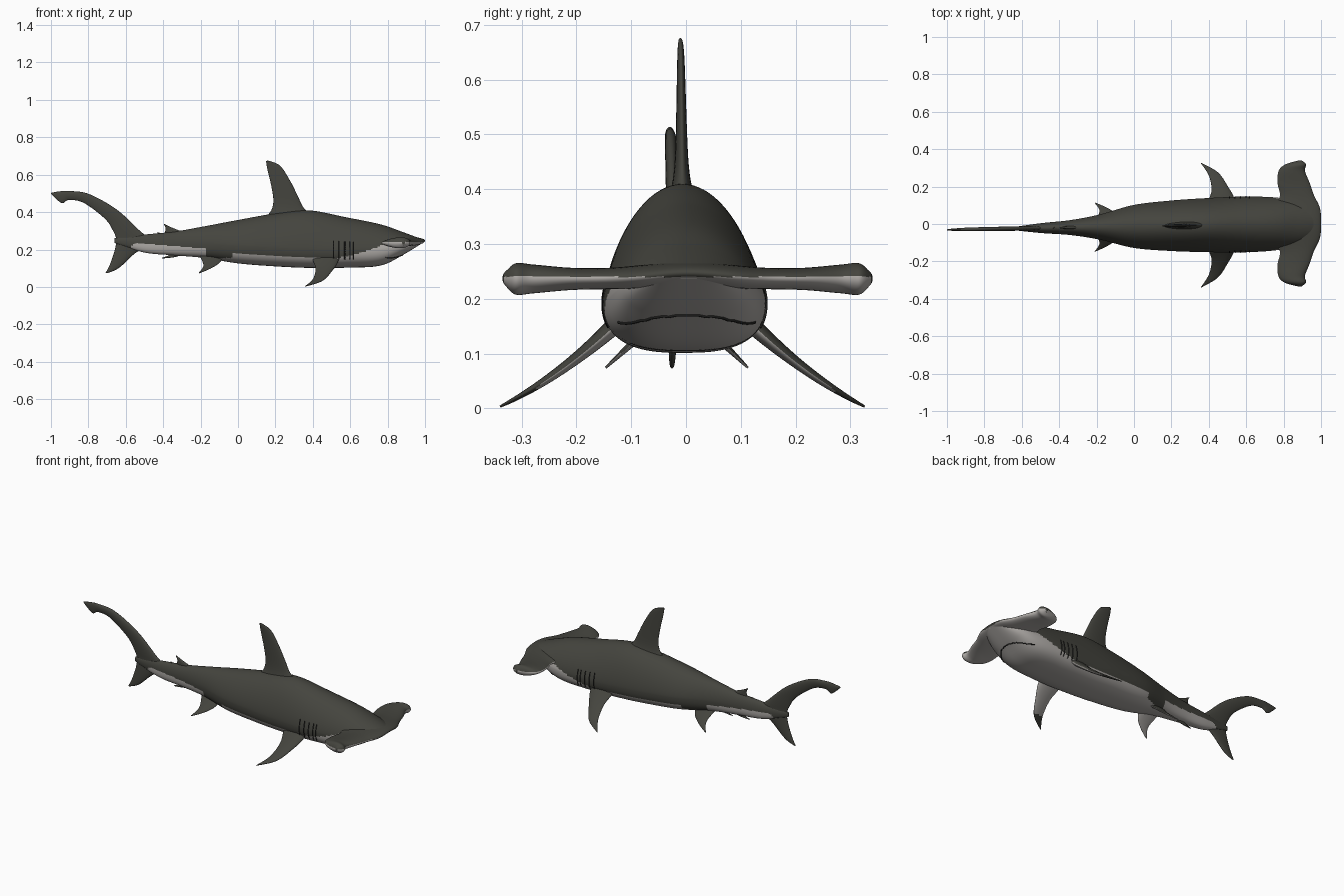
import bpy, bmesh, math
from mathutils import Vector

if "Cube" in bpy.data.objects:
    bpy.data.objects.remove(bpy.data.objects["Cube"])


def material(name, rgb):
    m = bpy.data.materials.new(name)
    m.diffuse_color = (*rgb, 1)
    m.use_nodes = True
    m.node_tree.nodes["Principled BSDF"].inputs["Base Color"].default_value = m.diffuse_color
    return m


DARK = material("dark olive grey", (0.058, 0.058, 0.048))
LIGHT = material("pale belly grey", (0.42, 0.40, 0.38))
BLACK = material("slit black", (0.015, 0.015, 0.014))


def spline(rows, n):
    """Catmull-Rom through tuples, n steps per span."""
    out = []
    for i in range(len(rows) - 1):
        p0, p1 = rows[max(i - 1, 0)], rows[i]
        p2, p3 = rows[i + 1], rows[min(i + 2, len(rows) - 1)]
        for k in range(n):
            t = k / n
            out.append(tuple(0.5 * (2 * b + (c - a) * t + (2 * a - 5 * b + 4 * c - d) * t * t
                                    + (3 * b - a - 3 * c + d) * t ** 3)
                             for a, b, c, d in zip(p0, p1, p2, p3)))
    out.append(tuple(rows[-1]))
    return out


def sway(x):
    # slight sideways bend of the whole animal
    return -0.013 + 0.018 * x


def loft(name, rings, is_light):
    bm = bmesh.new()
    loops = [[bm.verts.new((p[0], p[1] + sway(p[0]), p[2])) for p in r] for r in rings]
    for a, b in zip(loops, loops[1:]):
        for j in range(len(a)):
            k = (j + 1) % len(a)
            bm.faces.new((a[j], a[k], b[k], b[j]))
    bm.faces.new(loops[0])
    bm.faces.new(loops[-1])
    bmesh.ops.recalc_face_normals(bm, faces=bm.faces)
    bm.normal_update()
    for f in bm.faces:
        f.smooth = True
        f.material_index = int(is_light(f.calc_center_median(), f.normal))
    me = bpy.data.meshes.new(name)
    bm.to_mesh(me)
    bm.free()
    me.materials.append(DARK)
    me.materials.append(LIGHT)
    bpy.context.collection.objects.link(bpy.data.objects.new(name, me))


def blade(name, sections, direction, is_light=lambda c, n: False, seg=32):
    """Loft from sections of (leading point, trailing point, half thickness)."""
    d = Vector(direction).normalized()
    rings = []
    for lead, trail, th in sections:
        ring = []
        for j in range(seg):
            t = 2 * math.pi * j / seg
            u = (1 - math.cos(t)) / 2
            ring.append(Vector(lead).lerp(Vector(trail), u) + d * th * math.sin(t) * (1.15 - 0.4 * u))
        rings.append(ring)
    loft(name, rings, is_light)


# ---- body: x, top, bottom, half width
BODY = spline([(-0.66, 0.262, 0.235, 0.006), (-0.50, 0.280, 0.184, 0.026),
               (-0.34, 0.296, 0.169, 0.040), (-0.18, 0.324, 0.155, 0.068),
               (0.0, 0.358, 0.126, 0.115), (0.20, 0.393, 0.110, 0.135),
               (0.38, 0.409, 0.102, 0.144), (0.58, 0.372, 0.103, 0.149),
               (0.76, 0.335, 0.114, 0.141), (0.88, 0.294, 0.170, 0.116),
               (0.99, 0.253, 0.237, 0.055)], 20)


def section(row, t):
    """Pointed back, square belly."""
    x, top, bot, w = row
    mid = bot + (top - bot) * (0.45 - 0.13 * math.exp(-((x - 0.4) / 0.4) ** 2))
    c, s = math.cos(t), math.sin(t)
    if s >= 0:
        p = 1 + 0.35 * min(1, max(0, 2 * x + 1))
        return (x, w * c, mid + (top - mid) * s ** p)
    return (x, math.copysign(w * abs(c) ** 0.72, c), mid - (mid - bot) * abs(s) ** 0.8)


def skin(x, t):
    p = section(min(BODY, key=lambda r: abs(r[0] - x)), t)
    return (p[0], p[1] + sway(p[0]), p[2])


def belly(c, n):
    # border between dark back and pale belly, in three stretches
    if c.x < -0.17:
        u = (c.x + 0.57) / 0.4
        return u > 0 and c.z < 0.237 - 0.032 * u - 0.02 * math.exp(-u * 30)
    if c.x < 0.5:
        return c.z < (0.155 if c.x < -0.03 else 0.18 - 0.054 * c.x)
    return c.z < 0.153 + 0.089 * min(1, (c.x - 0.5) / 0.31) ** 1.6


SEG = 88
loft("body", [[section(r, 2 * math.pi * j / SEG) for j in range(SEG)] for r in BODY], belly)

# ---- hammer head: y, front x, rear x, half thickness
HALF = [(0.08, 0.994, 0.75, 0.022), (0.15, 0.962, 0.78, 0.020), (0.214, 0.940, 0.768, 0.021),
        (0.28, 0.914, 0.772, 0.027), (0.315, 0.920, 0.805, 0.029), (0.336, 0.897, 0.875, 0.008)]
HEAD = [(-y, *r) for y, *r in reversed(HALF)] + [(0, 1.0, 0.75, 0.022)] + HALF


def head_z(y):
    return 0.235 + 0.01 * math.exp(-(y / 0.09) ** 2)


blade("hammer_head", [((f, y, head_z(y) + 0.002), (b, y, head_z(y)), th)
                      for y, f, b, th in spline(HEAD, 9)],
      (0, 0, 1), lambda c, n: c.z < 0.24, seg=48)


# ---- upright fins: leading x z, trailing x z at each station
def upright(name, rows, thick, flare=0.0, two_tips=False):
    fine = spline(rows, 8)
    out = []
    for i, (lx, lz, tx, tz) in enumerate(fine):
        v = i / (len(fine) - 1)
        fade = math.sin(math.pi * v) if two_tips else 1 - v
        th = 0.002 + thick * max(fade, 0) ** 0.6 + flare * math.exp(-v * 9)
        out.append(((lx, 0, lz), (tx, 0, tz), th))
    blade(name, out, (0, 1, 0))


upright("dorsal_fin", [(0.40, 0.375, 0.14, 0.365), (0.35, 0.425, 0.178, 0.41),
                       (0.32, 0.485, 0.189, 0.465), (0.28, 0.565, 0.177, 0.545),
                       (0.225, 0.648, 0.157, 0.63), (0.16, 0.676, 0.15, 0.673)], 0.012, 0.024)
upright("tail_fin", [(-0.70, 0.073, -0.708, 0.075), (-0.636, 0.102, -0.685, 0.12),
                     (-0.55, 0.18, -0.658, 0.20), (-0.46, 0.235, -0.652, 0.257),
                     (-0.53, 0.305, -0.668, 0.30), (-0.65, 0.415, -0.712, 0.365),
                     (-0.797, 0.497, -0.824, 0.449), (-0.904, 0.513, -0.904, 0.465),
                     (-0.955, 0.511, -0.943, 0.449), (-1.0, 0.503, -1.0, 0.497)], 0.010, 0, True)
upright("second_dorsal_fin", [(-0.25, 0.27, -0.40, 0.265), (-0.31, 0.30, -0.393, 0.286),
                              (-0.36, 0.32, -0.387, 0.312), (-0.394, 0.337, -0.397, 0.336)], 0.009)
upright("second_dorsal_lobe", [(-0.36, 0.278, -0.365, 0.265), (-0.432, 0.292, -0.432, 0.288)], 0.006)
upright("anal_fin", [(-0.27, 0.185, -0.37, 0.19), (-0.33, 0.161, -0.37, 0.17),
                     (-0.405, 0.152, -0.41, 0.155)], 0.008)


# ---- paired fins: leading x y, trailing x y; height follows from the spread
def paired(name, rows, thick, height, reach):
    fine = spline(rows, 8)
    for side, tag in ((1, "left"), (-1, "right")):
        out = []
        for i, (lx, ly, tx, ty) in enumerate(fine):
            th = 0.002 + thick * (1 - i / (len(fine) - 1))
            out.append(((lx, side * ly, height(ly)), (tx, side * ty, height(ty)), th))
        blade(f"{name}_{tag}", out, (0, side * 0.55, 0.83),
              lambda c, n: n.z < -0.2 and abs(c.y) < reach)


def pectoral_height(y):
    d = max(0, 0.333 - y)
    return 0.003 + 0.5 * d + 1.05 * d * d


paired("pectoral_fin", [(0.54, 0.09, 0.40, 0.09), (0.535, 0.144, 0.40, 0.134),
                        (0.503, 0.203, 0.415, 0.19), (0.45, 0.28, 0.400, 0.265),
                        (0.36, 0.333, 0.357, 0.332)], 0.018, pectoral_height, 0.27)
paired("pelvic_fin", [(-0.08, 0.04, -0.215, 0.02), (-0.10, 0.073, -0.198, 0.047),
                      (-0.145, 0.103, -0.185, 0.09), (-0.205, 0.130, -0.21, 0.129)],
       0.010, lambda y: 0.073 + 0.95 * max(0, 0.131 - y), 0.2)


# ---- gill slits and mouth line, thin cords lying on the skin
def cord(name, pts):
    cu = bpy.data.curves.new(name, 'CURVE')
    cu.dimensions = '3D'
    cu.bevel_depth = 0.003
    cu.bevel_resolution = 1
    sp = cu.splines.new('POLY')
    sp.points.add(len(pts) - 1)
    for q, p in zip(sp.points, pts):
        q.co = (*p, 1)
    cu.materials.append(BLACK)
    bpy.context.collection.objects.link(bpy.data.objects.new(name, cu))


for tag, flip in (("left", False), ("right", True)):
    for i in range(5):
        angles = [math.radians(-26 + 6 * k) for k in range(9)]
        cord(f"gill_slit_{i}_{tag}",
             [skin(0.515 + 0.027 * i, math.pi - a if flip else a) for a in angles])
cord("mouth_line", [skin(0.79 + 0.09 * math.sin(math.pi * k / 24), math.radians(5 * k - 150))
                    for k in range(25)])

# ---- eyes on the hammer tips
for side, tag in ((1, "left"), (-1, "right")):
    bpy.ops.mesh.primitive_uv_sphere_add(segments=24, ring_count=14, radius=0.019,
                                         location=(0.885, side * 0.319 + sway(0.885), 0.237))
    eye = bpy.context.object
    eye.name = f"eye_{tag}"
    eye.data.materials.append(DARK)
    bpy.ops.object.shade_smooth()
